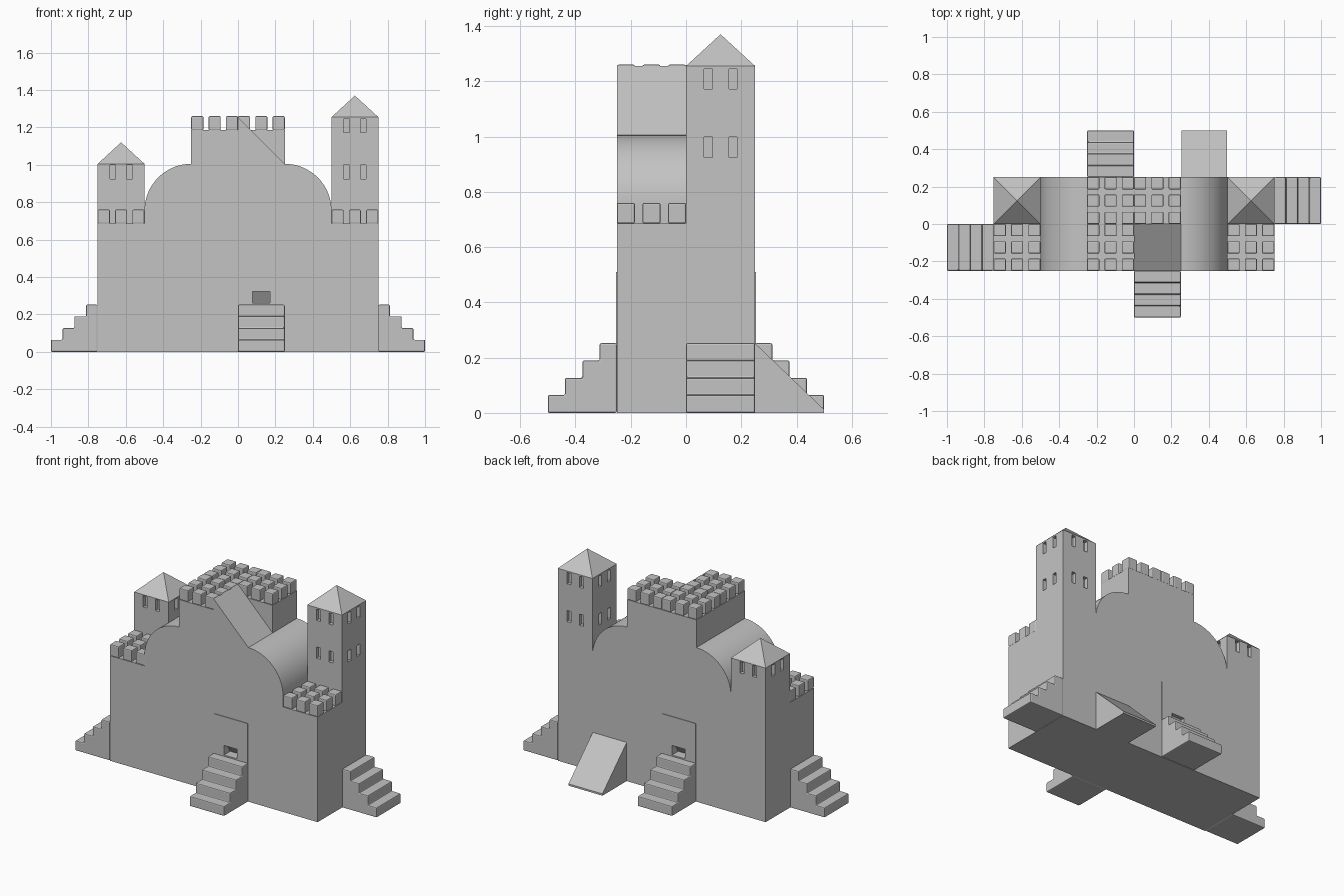
import bpy, bmesh, math
from mathutils import Matrix

if "Cube" in bpy.data.objects:
    bpy.data.objects.remove(bpy.data.objects["Cube"])

stone = bpy.data.materials.new("grey stone")
stone.diffuse_color = (0.55, 0.55, 0.55, 1)
stone.use_nodes = True
stone.node_tree.nodes["Principled BSDF"].inputs["Base Color"].default_value = stone.diffuse_color
HALF_TURN = Matrix.Rotation(math.pi, 4, 'Z')


def place(x, y, degrees=0):
    return Matrix.Translation((x, y, 0)) @ Matrix.Rotation(math.radians(degrees), 4, 'Z')


def finish(name, bm, bevel=0):
    bmesh.ops.recalc_face_normals(bm, faces=bm.faces)
    me = bpy.data.meshes.new(name)
    bm.to_mesh(me)
    bm.free()
    ob = bpy.data.objects.new(name, me)
    bpy.context.collection.objects.link(ob)
    me.materials.append(stone)
    if bevel:
        mod = ob.modifiers.new("soft edges", 'BEVEL')
        mod.width, mod.segments = bevel, 2
    return ob


def prism(name, profile, y0, y1, matrix=Matrix(), bevel=0):
    """Extrude an x-z outline from y0 to y1, then move it by matrix."""
    bm = bmesh.new()
    face = bm.faces.new([bm.verts.new((x, y0, z)) for x, z in profile])
    ext = bmesh.ops.extrude_face_region(bm, geom=[face])
    verts = [v for v in ext['geom'] if isinstance(v, bmesh.types.BMVert)]
    bmesh.ops.translate(bm, vec=(0, y1 - y0, 0), verts=verts)
    bmesh.ops.transform(bm, matrix=matrix, verts=bm.verts)
    return finish(name, bm, bevel)


def add_box(bm, x0, x1, y0, y1, z0, z1):
    m = Matrix.Translation(((x0 + x1) / 2, (y0 + y1) / 2, (z0 + z1) / 2))
    m = m @ Matrix.Diagonal((x1 - x0, y1 - y0, z1 - z0, 1))
    bmesh.ops.create_cube(bm, size=1, matrix=m)


def cut(ob, cutter):
    mod = ob.modifiers.new("cut", 'BOOLEAN')
    mod.operation, mod.solver, mod.object = 'DIFFERENCE', 'EXACT', cutter
    bpy.context.view_layer.objects.active = ob
    bpy.ops.object.modifier_apply(modifier=mod.name)


# Quarter-round shoulder outline, from the inner top down to the outer foot
def shoulder(side):
    n = 16
    return [(side * (0.25 + 0.25 * math.sin(i * math.pi / 2 / n)),
             0.755 + 0.25 * math.cos(i * math.pi / 2 / n)) for i in range(n + 1)]


left_arc = shoulder(-1)
right_arc = shoulder(1)

# Front half: low corner terraces, keep and sloped roof
front_half = prism("front_half", [(-0.75, 0), (0.75, 0), (0.75, 0.685), (0.5, 0.685)]
                   + right_arc[::-1]
                   + [(0, 1.255), (0, 1.185), (-0.25, 1.185)]
                   + left_arc + [(-0.5, 0.685), (-0.75, 0.685)], -0.25, 0)

# Back half: tall right tower, keep and shorter left tower
back_half = prism("back_half", [(-0.75, 0), (0.75, 0), (0.75, 1.255), (0.5, 1.255)]
                  + right_arc[::-1]
                  + [(0.25, 1.185), (-0.25, 1.185)]
                  + left_arc + [(-0.5, 1.005), (-0.75, 1.005)], 0, 0.25)

# Tower windows: a pair of slots on every side of each storey
bm = bmesh.new()
for x, z in ((-0.75, 0.925), (0.5, 0.925), (0.5, 1.172)):
    for a in (0.065, 0.155):
        b = a + 0.03
        for o0, o1 in ((-0.02, 0.025), (0.225, 0.27)):
            add_box(bm, x + a, x + b, o0, o1, z, z + 0.073)
            add_box(bm, x + o0, x + o1, a, b, z, z + 0.073)
window_cutter = finish("window_cutter", bm)
cut(back_half, window_cutter)
helpers = [window_cutter]

# Door panels with a small opening above the stairs, front and back
for side, turn, wall in (("front", Matrix(), front_half), ("back", HALF_TURN, back_half)):
    m = turn @ place(0, -0.25, -90)
    panel = prism(side + "_door_panel", [(0, 0.25), (0.004, 0.25), (0.004, 0.51), (0, 0.51)],
                  0.002, 0.248, m)
    opening = prism(side + "_door_cutter",
                    [(0.02, 0.26), (0.02, 0.322), (-0.02, 0.322), (-0.06, 0.26)], 0.077, 0.17, m)
    cut(wall, opening)
    cut(panel, opening)
    helpers.append(opening)
for ob in helpers:
    bpy.data.objects.remove(ob)

# Battlements: three by three merlons per block
for name, x, y, z in (("left_terrace", -0.75, -0.25, 0.685), ("right_terrace", 0.5, -0.25, 0.685),
                      ("keep_front", -0.25, -0.25, 1.185), ("keep_back_left", -0.25, 0, 1.185),
                      ("keep_back_right", 0, 0, 1.185)):
    bm = bmesh.new()
    for i in range(3):
        for j in range(3):
            u, v = x + i * 0.0925, y + j * 0.0925
            add_box(bm, u, u + 0.065, v, v + 0.065, z, z + 0.075)
    finish(name + "_battlements", bm, 0.006)

# Pyramid roofs on the towers
for name, x, z in (("left", -0.625, 1.005), ("right", 0.625, 1.255)):
    bm = bmesh.new()
    m = Matrix.Translation((x, 0.125, z + 0.0575)) @ Matrix.Rotation(math.pi / 4, 4, 'Z')
    bmesh.ops.create_cone(bm, cap_ends=True, segments=4, radius1=0.125 * math.sqrt(2),
                          radius2=0, depth=0.115, matrix=m)
    finish(name + "_tower_roof", bm)

# Four stairways
steps = [(0, 0)]
for i in range(4):
    steps += [(i * 0.0625, 0.252 - i * 0.0625), ((i + 1) * 0.0625, 0.252 - i * 0.0625)]
steps.append((0.25, 0))
for name, m in (("right", place(0.75, 0)), ("left", HALF_TURN @ place(0.75, 0)),
                ("front", place(0, -0.25, -90)), ("back", HALF_TURN @ place(0, -0.25, -90))):
    prism(name + "_stairs", steps, 0, 0.25, m, 0.006)

# Loading ramp at the back
prism("back_ramp", [(0, 0), (0.25, 0), (0.25, 0.012), (0, 0.252)], 0, 0.245, place(0.498, 0.25, 90))

# Smooth only the rounded shoulders
for ob in (front_half, back_half):
    bpy.ops.object.select_all(action='DESELECT')
    ob.select_set(True)
    bpy.context.view_layer.objects.active = ob
    bpy.ops.object.shade_smooth_by_angle(angle=math.radians(20))
